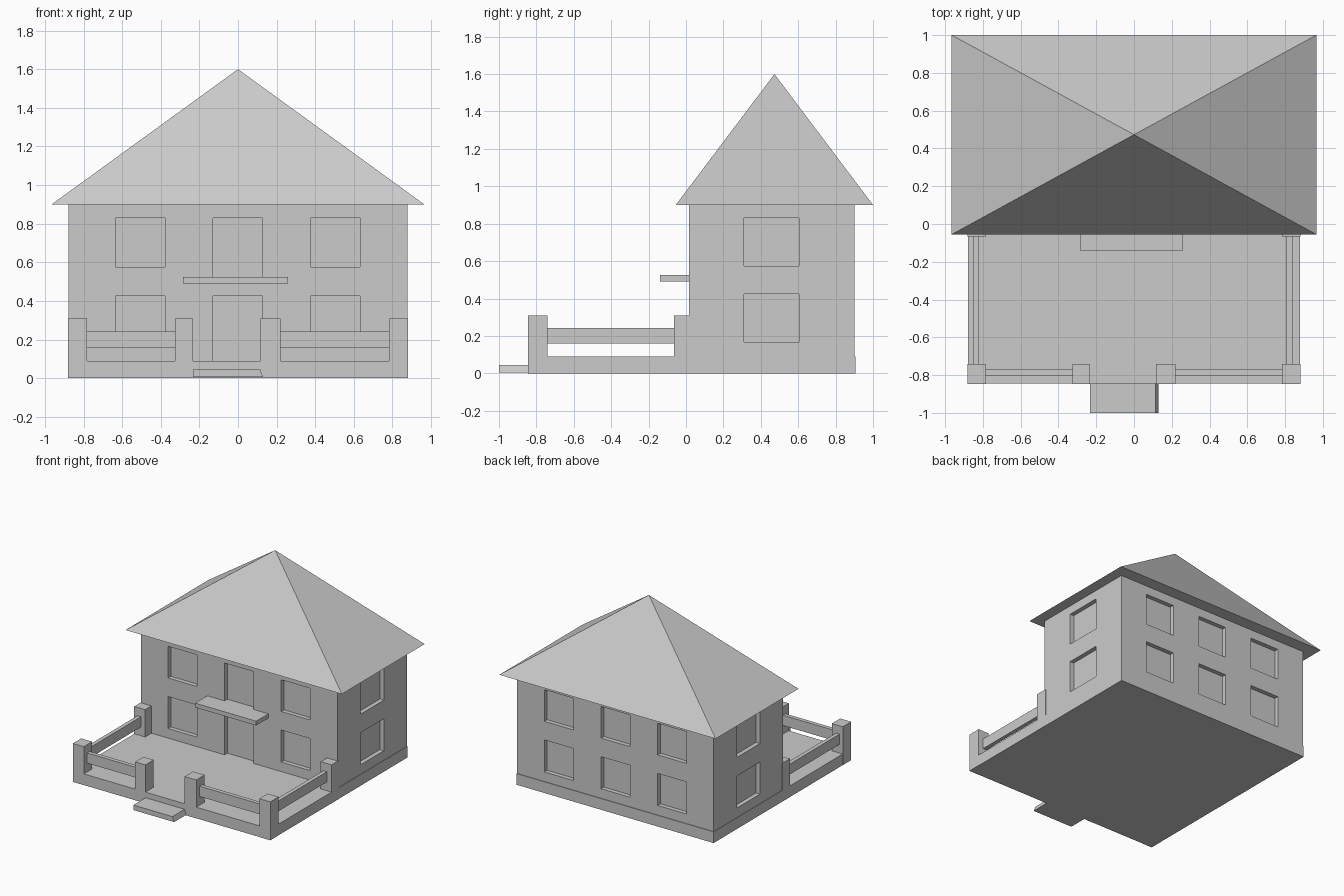
import bpy, bmesh
from mathutils import Matrix, Vector

if "Cube" in bpy.data.objects:
    bpy.data.objects.remove(bpy.data.objects["Cube"])


def finish(name, bm):
    bmesh.ops.recalc_face_normals(bm, faces=bm.faces)
    me = bpy.data.meshes.new(name)
    bm.to_mesh(me)
    bm.free()
    ob = bpy.data.objects.new(name, me)
    bpy.context.collection.objects.link(ob)
    return ob


def add_box(bm, x0, x1, y0, y1, z0, z1):
    centre = Vector((x0 + x1, y0 + y1, z0 + z1)) / 2
    size = Matrix.Diagonal((x1 - x0, y1 - y0, z1 - z0, 1))
    return bmesh.ops.create_cube(bm, size=1, matrix=Matrix.Translation(centre) @ size)["verts"]


def boxes(name, *specs):
    bm = bmesh.new()
    for s in specs:
        add_box(bm, *s)
    return finish(name, bm)


# Terrace slab under the whole house
boxes("base_slab", (-0.88, 0.88, -0.845, 0.905, 0, 0.09))

# House body
FRONT, BACK, SIDE, DEPTH = 0.015, 0.90, 0.877, 0.035
house = boxes("house_walls", (-SIDE, SIDE, FRONT, BACK, 0.09, 0.90))

# Recesses for windows and doors
cuts = []
front_y = (FRONT - 0.05, FRONT + DEPTH)
back_y = (BACK - DEPTH, BACK + 0.05)
for z0, z1 in ((0.167, 0.425), (0.575, 0.83)):
    for xc in (-0.505, 0.0, 0.505):
        cuts.append((xc - 0.13, xc + 0.128, *back_y, z0, z1))
        if xc:
            cuts.append((xc - 0.13, xc + 0.128, *front_y, z0, z1))
    cuts.append((SIDE - DEPTH, SIDE + 0.05, 0.31, 0.605, z0, z1))
    cuts.append((-SIDE - 0.05, -SIDE + DEPTH, 0.31, 0.605, z0, z1))
cuts.append((-0.13, 0.127, *front_y, 0.05, 0.425))
cuts.append((-0.13, 0.127, *front_y, 0.525, 0.83))
cutter = boxes("opening_cutter", *cuts)
cutter.hide_render = True
cutter.hide_viewport = True
mod = house.modifiers.new("openings", "BOOLEAN")
mod.operation = "DIFFERENCE"
mod.solver = "EXACT"
mod.object = cutter

# Pyramid roof with flat soffit
bm = bmesh.new()
base = [bm.verts.new(c) for c in ((-0.965, -0.055, 0.9), (0.965, -0.055, 0.9),
                                  (0.965, 1.0, 0.9), (-0.965, 1.0, 0.9))]
apex = bm.verts.new((0, 0.473, 1.6))
bm.faces.new(base)
for i in range(4):
    bm.faces.new((base[i], base[(i + 1) % 4], apex))
finish("roof", bm)

# Balcony slab above the door
boxes("balcony_slab", (-0.285, 0.26, -0.14, FRONT + 0.02, 0.49, 0.525))

# Fence posts
boxes("corner_posts", *[(x, x + 0.098, -0.846, -0.74, 0, 0.31) for x in (-0.881, 0.783)])
boxes("gate_posts", (-0.325, -0.234, -0.846, -0.74, 0, 0.31),
      (0.117, 0.22, -0.846, -0.74, 0, 0.31))
boxes("wall_posts", *[(x, x + 0.098, -0.065, 0.03, 0, 0.31) for x in (-0.881, 0.783)])

# Fence rails
boxes("front_rails", (-0.79, -0.32, -0.803, -0.77, 0.16, 0.243),
      (0.215, 0.79, -0.803, -0.77, 0.16, 0.243))
boxes("side_rails", (-0.852, -0.82, -0.75, -0.06, 0.16, 0.243),
      (0.806, 0.838, -0.75, -0.06, 0.16, 0.243))

# Entrance step, right side slightly sloped
bm = bmesh.new()
for v in add_box(bm, -0.234, 0.115, -1.0, -0.84, 0.005, 0.045):
    if v.co.x > 0 and v.co.z < 0.02:
        v.co.x = 0.13
finish("entrance_step", bm)
